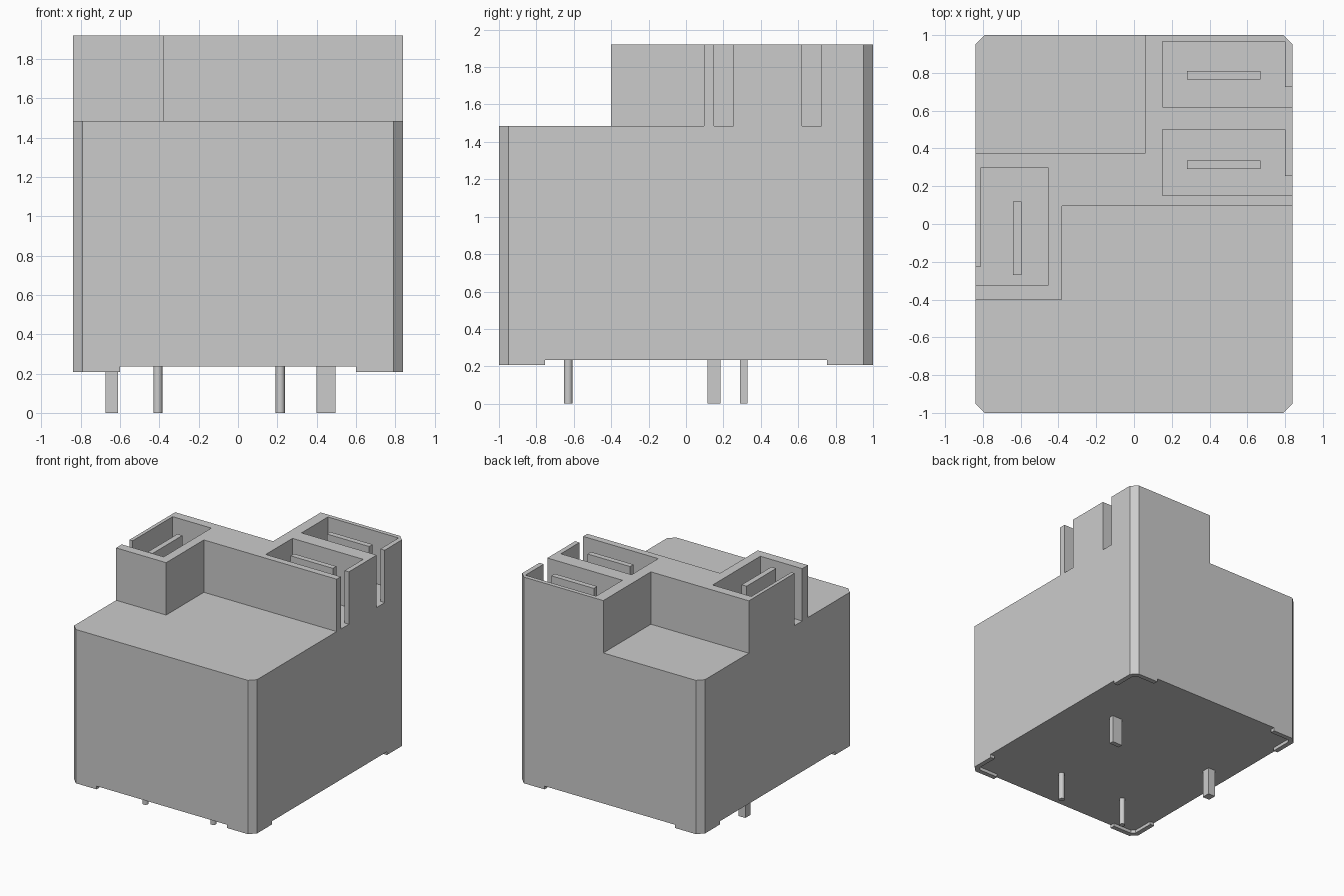
import bpy, bmesh

cube = bpy.data.objects.get("Cube")
if cube:
    bpy.data.objects.remove(cube, do_unlink=True)

grey = bpy.data.materials.new("light_grey")
grey.use_nodes = True
COLOUR = (0.6, 0.6, 0.6, 1.0)
grey.diffuse_color = COLOUR
grey.node_tree.nodes["Principled BSDF"].inputs["Base Color"].default_value = COLOUR


def finish(name, bm):
    bmesh.ops.recalc_face_normals(bm, faces=bm.faces)
    mesh = bpy.data.meshes.new(name)
    bm.to_mesh(mesh)
    bm.free()
    mesh.materials.append(grey)
    obj = bpy.data.objects.new(name, mesh)
    bpy.context.collection.objects.link(obj)
    return obj


def prism(name, outline, z0, z1, bottom=True, top=True):
    """Extrude a plan outline from z0 to z1, with optional end caps."""
    bm = bmesh.new()
    low = [bm.verts.new((x, y, z0)) for x, y in outline]
    high = [bm.verts.new((x, y, z1)) for x, y in outline]
    n = len(outline)
    for i in range(n):
        j = (i + 1) % n
        bm.faces.new((low[i], low[j], high[j], high[i]))
    if top:
        bm.faces.new(high)
    if bottom:
        bm.faces.new(low[::-1])
    # Outlines run anticlockwise, so flip any that were mirrored
    obj = None
    area = sum(outline[i][0] * outline[(i + 1) % n][1]
               - outline[(i + 1) % n][0] * outline[i][1] for i in range(n))
    if area < 0:
        bmesh.ops.reverse_faces(bm, faces=bm.faces)
    mesh = bpy.data.meshes.new(name)
    bm.to_mesh(mesh)
    bm.free()
    mesh.materials.append(grey)
    obj = bpy.data.objects.new(name, mesh)
    bpy.context.collection.objects.link(obj)
    return obj


def box(name, x0, x1, y0, y1, z0, z1):
    return prism(name, [(x0, y0), (x1, y0), (x1, y1), (x0, y1)], z0, z1)


BASE, DECK, RIM = 0.235, 1.485, 1.92

# Main case with chamfered vertical corners
prism("case", [(-0.79, -1), (0.79, -1), (0.84, -0.95), (0.84, 0.95),
               (0.79, 1), (-0.79, 1), (-0.84, 0.95), (-0.84, -0.95)], BASE, DECK)

# Raised terminal housing; each socket opens to the side through its slot
prism("terminal_housing", [
    (-0.84, -0.40), (-0.38, -0.40), (-0.38, 0.095), (0.84, 0.095),
    # front socket on the +x side
    (0.84, 0.15), (0.15, 0.15), (0.15, 0.50), (0.80, 0.50), (0.80, 0.255), (0.84, 0.255),
    # rear socket on the +x side
    (0.84, 0.62), (0.15, 0.62), (0.15, 0.965), (0.80, 0.965), (0.80, 0.725), (0.84, 0.725),
    (0.84, 0.95), (0.79, 1), (0.06, 1), (0.06, 0.375), (-0.84, 0.375),
    # socket on the -x side
    (-0.84, -0.225), (-0.81, -0.225), (-0.81, 0.30),
    (-0.455, 0.30), (-0.455, -0.325), (-0.84, -0.325)],
    DECK, RIM, bottom=False)

# Terminal blades inside the sockets
box("left_front_blade", 0.28, 0.67, 0.29, 0.335, DECK, 1.89)
box("left_rear_blade", 0.28, 0.67, 0.765, 0.81, DECK, 1.89)
box("right_blade", -0.64, -0.595, -0.27, 0.12, DECK, 1.89)

# Thin corner lips that the case rests on
lip = [(0.60, 1), (0.60, 0.96), (0.775, 0.96), (0.80, 0.935),
       (0.80, 0.755), (0.84, 0.755), (0.84, 0.95), (0.79, 1)]
for sx, side in ((1, "left"), (-1, "right")):
    for sy, end in ((1, "rear"), (-1, "front")):
        prism(f"{end}_{side}_corner_lip", [(x * sx, y * sy) for x, y in lip],
              0.208, BASE, top=False)

# Flat contact pins
box("right_flat_pin", -0.675, -0.61, 0.115, 0.185, 0, BASE)
box("left_flat_pin", 0.40, 0.495, 0.29, 0.33, 0, BASE)

# Round coil pins
for name, x in (("left_round_pin", 0.215), ("right_round_pin", -0.408)):
    bpy.ops.mesh.primitive_cylinder_add(vertices=24, radius=0.023, depth=BASE,
                                        location=(x, -0.63, BASE / 2))
    pin = bpy.context.object
    pin.name = name
    pin.data.materials.append(grey)
    bpy.ops.object.shade_smooth_by_angle()
